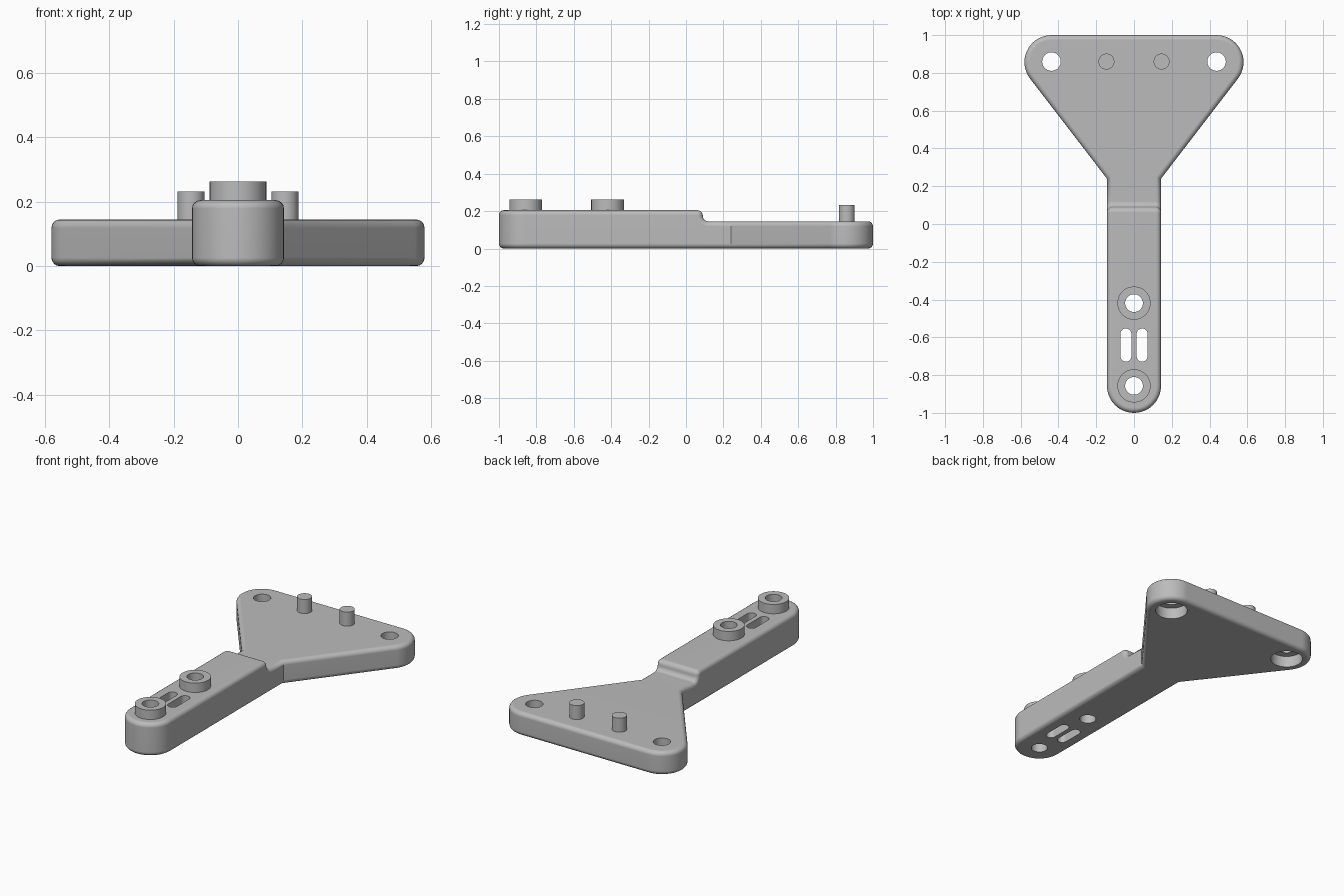
import bpy, bmesh
from math import radians, cos, sin, pi

cube = bpy.data.objects.get("Cube")
if cube:
    bpy.data.objects.remove(cube, do_unlink=True)

grey = bpy.data.materials.new("plain grey")
grey.use_nodes = True
grey.diffuse_color = (0.5, 0.5, 0.5, 1)
grey.node_tree.nodes["Principled BSDF"].inputs["Base Color"].default_value = (0.5, 0.5, 0.5, 1)

HALF = 0.143                    # half width of arm, also corner radius
END_Y, STEP_Y, NECK_Y, CORNER_Y = -0.857, 0.09, 0.24, 0.857
CORNER_X, LOW, HIGH = 0.437, 0.145, 0.205


def arc(cx, cy, r, start, end, steps):
    angles = [radians(start + (end - start) * i / steps) for i in range(steps + 1)]
    return [(cx + r * cos(a), cy + r * sin(a)) for a in angles]


def finish(bm, name):
    bmesh.ops.recalc_face_normals(bm, faces=bm.faces)
    mesh = bpy.data.meshes.new(name)
    bm.to_mesh(mesh)
    bm.free()
    mesh.materials.append(grey)
    obj = bpy.data.objects.new(name, mesh)
    bpy.context.collection.objects.link(obj)
    return obj


def prism(name, outline, z0, z1, top_round=0):
    bm = bmesh.new()
    low = [bm.verts.new((x, y, z0)) for x, y in outline]
    high = [bm.verts.new((x, y, z1)) for x, y in outline]
    bm.faces.new(low)
    top = bm.faces.new(high)
    for i in range(len(low)):
        bm.faces.new((low[i - 1], low[i], high[i], high[i - 1]))
    if top_round:
        bmesh.ops.bevel(bm, geom=list(top.edges), offset=top_round, segments=4,
                        profile=0.5, affect='EDGES')
    return finish(bm, name)


def cylinder(name, x, y, r, z0, z1, top_round=0):
    return prism(name, arc(x, y, r, 0, 352.5, 47), z0, z1, top_round)


def activate(obj):
    bpy.ops.object.select_all(action='DESELECT')
    obj.select_set(True)
    bpy.context.view_layer.objects.active = obj


def cut(obj, cutters):
    activate(obj)
    for cutter in cutters:
        mod = obj.modifiers.new("cut", 'BOOLEAN')
        mod.operation, mod.solver, mod.object = 'DIFFERENCE', 'EXACT', cutter
        bpy.ops.object.modifier_apply(modifier=mod.name)


def build_body():
    bm = bmesh.new()
    front = arc(0, END_Y, HALF, 180, 360, 24)
    right = [(HALF, NECK_Y)] + arc(CORNER_X, CORNER_Y, HALF, -37.4, 90, 17)
    plate = right + [(-x, y) for x, y in reversed(right)]
    outline = front + plate
    base = [bm.verts.new((x, y, 0)) for x, y in outline]
    top = [bm.verts.new((x, y, HIGH if i < len(front) else LOW))
           for i, (x, y) in enumerate(outline)]
    # corners of the step between the thick arm and the thin plate
    low_l, high_l, low_r, high_r = [bm.verts.new((x, STEP_Y, z))
                                    for x in (HALF, -HALF) for z in (LOW, HIGH)]
    n = len(front)
    bm.faces.new(base)
    bm.faces.new(top[:n] + [high_l, high_r])
    bm.faces.new(top[n:] + [low_r, low_l])
    bm.faces.new((low_l, low_r, high_r, high_l))
    for i in range(len(base)):
        between = {n: [low_l, high_l], 0: [high_r, low_r]}.get(i, [])
        bm.faces.new([base[i - 1], base[i], top[i]] + between + [top[i - 1]])
    bmesh.ops.recalc_face_normals(bm, faces=bm.faces)
    # round the step, then all the outer rims
    step = [e for e in bm.edges if all(abs(v.co.y - STEP_Y) < 1e-4 for v in e.verts)
            and abs(e.verts[0].co.x - e.verts[1].co.x) > HALF]
    bmesh.ops.bevel(bm, geom=step, offset=0.029, segments=5, profile=0.5, affect='EDGES')
    rims = [e for e in bm.edges if e.calc_face_angle(0) > 1]
    bmesh.ops.bevel(bm, geom=rims, offset=0.026, segments=4, profile=0.5, affect='EDGES')
    return finish(bm, "body")


body = build_body()
parts = [body]
cutters = []

# raised bosses with through bores
for name, y in (("front_boss", END_Y), ("rear_boss", -0.419)):
    boss = cylinder(name, 0, y, 0.088, HIGH - 0.02, 0.263)
    bore = cylinder(name + "_bore", 0, y, 0.047, -0.1, 0.4)
    cut(boss, [bore])
    cutters.append(bore)
    parts.append(boss)

for side, label in ((1, "left"), (-1, "right")):
    # slots between the bosses
    x, r = side * 0.043, 0.029
    slot = arc(x, -0.582, r, 0, 180, 12) + arc(x, -0.70, r, 180, 360, 12)
    cutters.append(prism(label + "_slot", slot, -0.1, 0.4))
    # counterbored mounting holes
    x = side * CORNER_X
    cutters.append(cylinder(label + "_hole", x, 0.86, 0.049, -0.1, 0.4))
    cutters.append(cylinder(label + "_counterbore", x, 0.86, 0.092, -0.1, 0.07))
    # locating pegs
    parts.append(cylinder(label + "_peg", side * 0.146, 0.86, 0.042, LOW - 0.02, 0.232, 0.014))

cut(body, cutters)
for cutter in cutters:
    bpy.data.objects.remove(cutter, do_unlink=True)

for part in parts:
    activate(part)
    bpy.ops.object.shade_smooth_by_angle(angle=radians(32))
    weighted = part.modifiers.new("even_shading", 'WEIGHTED_NORMAL')
    weighted.keep_sharp = True
